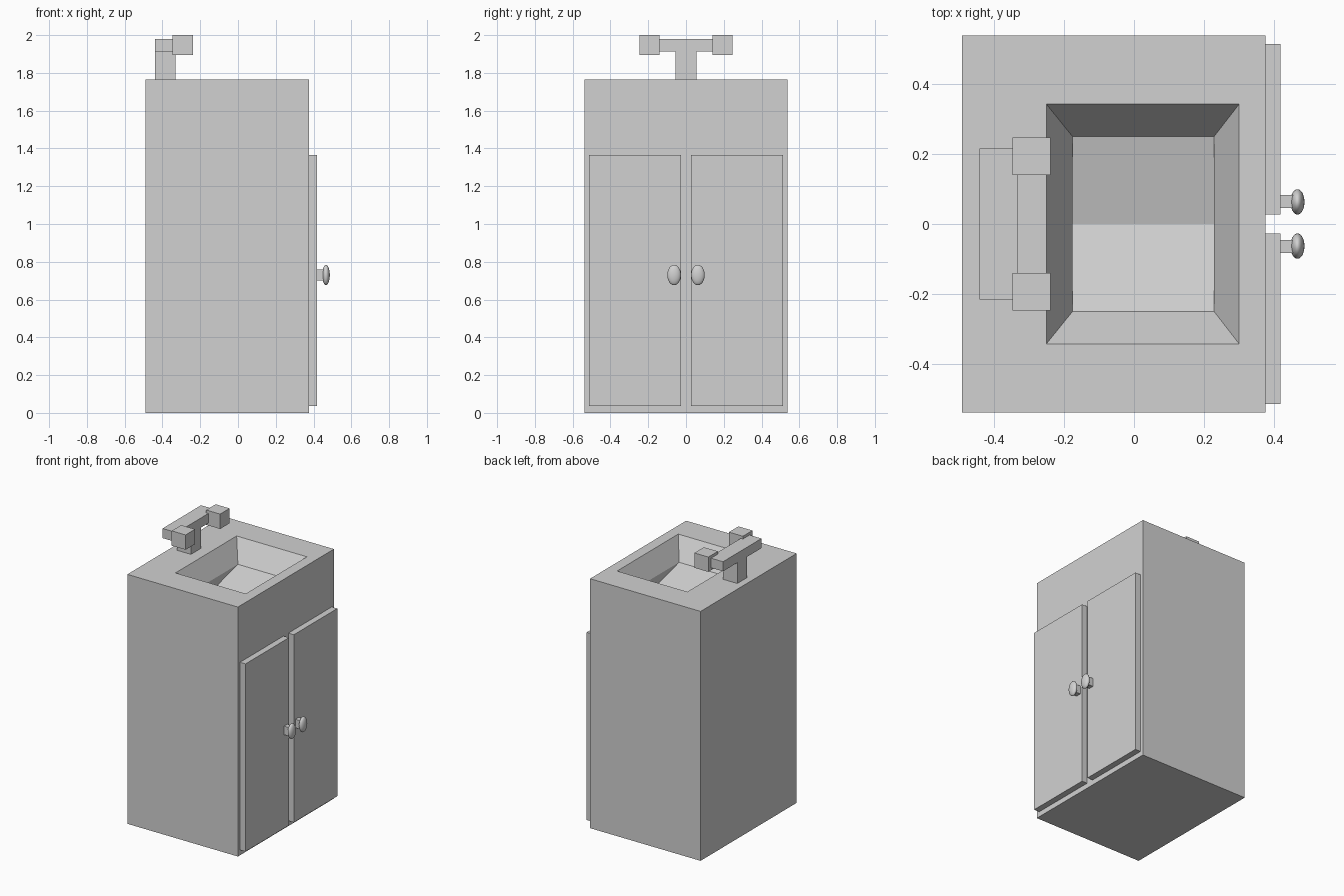
import bpy, bmesh
from mathutils import Vector

old = bpy.data.objects.get("Cube")
if old:
    bpy.data.objects.remove(old, do_unlink=True)

grey = bpy.data.materials.new("plain_grey")
grey.use_nodes = True
GREY = (0.64, 0.64, 0.64, 1)
grey.diffuse_color = GREY
grey.node_tree.nodes["Principled BSDF"].inputs["Base Color"].default_value = GREY


def finish(name, bm):
    """Turn a bmesh into a named grey object."""
    bmesh.ops.recalc_face_normals(bm, faces=bm.faces)
    mesh = bpy.data.meshes.new(name)
    bm.to_mesh(mesh)
    bm.free()
    mesh.materials.append(grey)
    obj = bpy.data.objects.new(name, mesh)
    bpy.context.collection.objects.link(obj)
    return obj


def box(name, x, y, z):
    """Box from (low, high) pairs along each axis."""
    bm = bmesh.new()
    bmesh.ops.create_cube(bm, size=1)
    for v in bm.verts:
        v.co = Vector(r[0] if c < 0 else r[1] for c, r in zip(v.co, (x, y, z)))
    return finish(name, bm)


def ring(bm, x, y, z):
    """Four corner vertices of a level rectangle, counter-clockwise."""
    corners = ((x[0], -y), (x[1], -y), (x[1], y), (x[0], y))
    return [bm.verts.new((a, b, z)) for a, b in corners]


# Cabinet body with a sunken basin whose floor folds down to a shallow valley
TOP = 1.765
bm = bmesh.new()
base = ring(bm, (-0.49, 0.375), 0.537, 0)
top = ring(bm, (-0.49, 0.375), 0.537, TOP)
rim = ring(bm, (-0.25, 0.30), 0.342, TOP)
floor = ring(bm, (-0.175, 0.228), 0.249, TOP - 0.145)
valley = [bm.verts.new((x, 0, TOP - 0.21)) for x in (-0.175, 0.228)]
bm.faces.new(base)
for low, high in ((base, top), (top, rim), (rim, floor)):
    for i in range(4):
        j = (i + 1) % 4
        bm.faces.new((low[i], low[j], high[j], high[i]))
bm.faces.new((floor[0], floor[1], valley[1], valley[0]))
bm.faces.new((valley[0], valley[1], floor[2], floor[3]))
bm.faces.new((floor[1], floor[2], valley[1]))
bm.faces.new((floor[3], floor[0], valley[0]))
finish("cabinet_with_basin", bm)

# Tap: upright, crossbar and two square handles
box("tap_upright", (-0.44, -0.33), (-0.055, 0.055), (TOP, 1.915))
box("tap_crossbar", (-0.44, -0.33), (-0.215, 0.215), (1.912, 1.98))

for side, label in ((1, "left"), (-1, "right")):
    def span(a, b):
        return sorted((side * a, side * b))

    box(label + "_tap_handle", (-0.347, -0.238), span(0.14, 0.246), (1.895, 2.0))

    # Door with a short square stem and an oval knob
    box(label + "_door", (0.375, 0.418), span(0.027, 0.513), (0.037, 1.365))
    box(label + "_knob_stem", (0.418, 0.46), span(0.045, 0.083), (0.70, 0.76))
    knob = bmesh.new()
    bmesh.ops.create_uvsphere(knob, u_segments=32, v_segments=16, radius=1)
    for v in knob.verts:
        v.co = Vector((0.466 + 0.02 * v.co.x,
                       side * 0.063 + 0.036 * v.co.y,
                       0.73 + 0.054 * v.co.z))
    for f in knob.faces:
        f.smooth = True
    finish(label + "_knob", knob)
